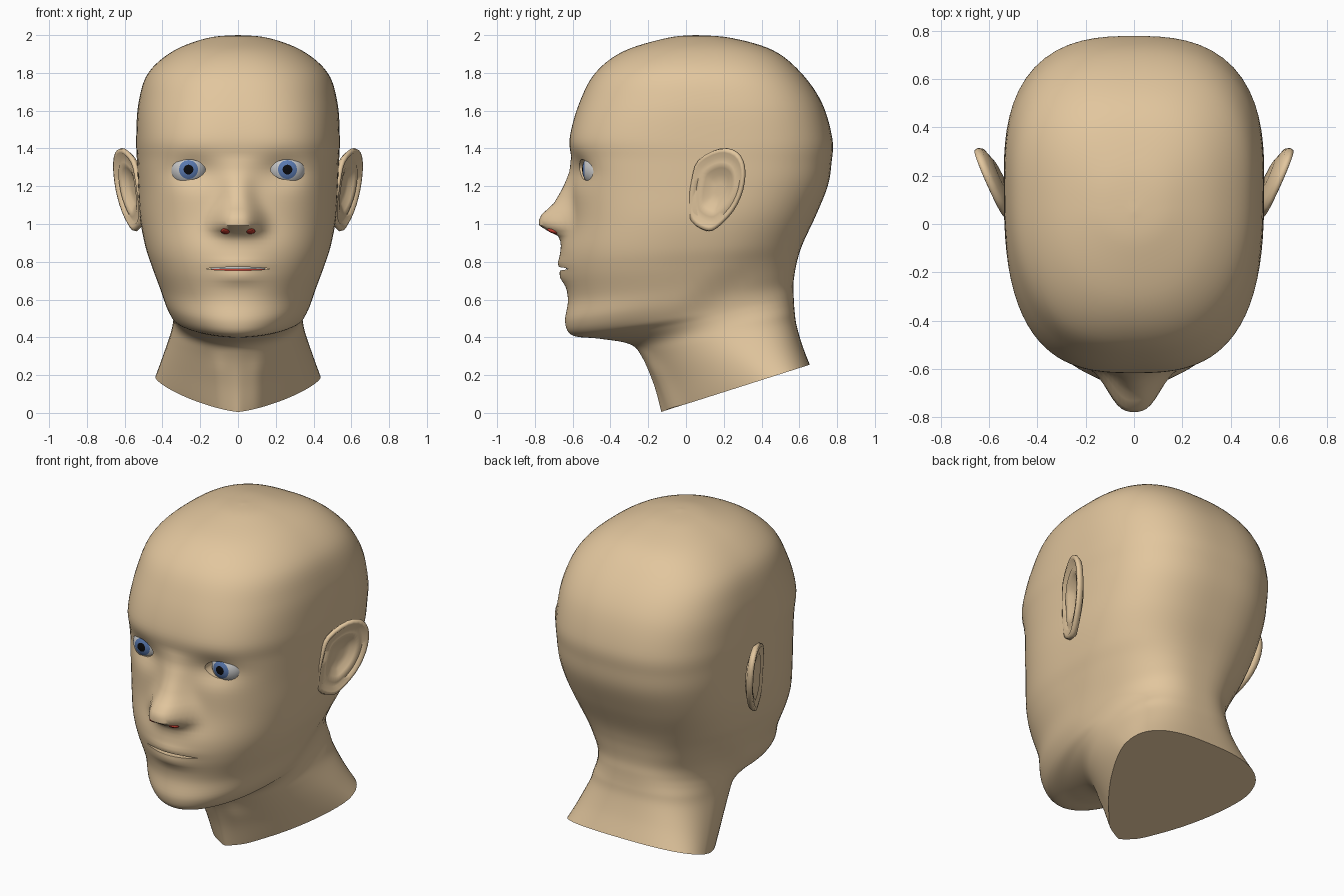
import bpy, bmesh
from math import sin, cos, pi, exp, radians
from mathutils import Vector

if "Cube" in bpy.data.objects:
    bpy.data.objects.remove(bpy.data.objects["Cube"])


def material(name, r, g, b):
    m = bpy.data.materials.new(name)
    m.diffuse_color = (r, g, b, 1)
    m.use_nodes = True
    m.node_tree.nodes["Principled BSDF"].inputs["Base Color"].default_value = m.diffuse_color
    return m


SKIN = material("skin", 0.76, 0.565, 0.34)
WHITE = material("white", 0.85, 0.85, 0.83)
BLUE = material("iris_blue", 0.10, 0.19, 0.43)
BLACK = material("pupil_black", 0.003, 0.003, 0.004)
RED = material("inner_red", 0.55, 0.05, 0.03)


def finish(name, bm, mats, angle=50):
    bmesh.ops.recalc_face_normals(bm, faces=bm.faces)
    me = bpy.data.meshes.new(name)
    bm.to_mesh(me)
    bm.free()
    ob = bpy.data.objects.new(name, me)
    bpy.context.collection.objects.link(ob)
    for m in mats:
        me.materials.append(m)
    smooth(ob, angle)
    return ob


def smooth(ob, angle):
    bpy.ops.object.select_all(action='DESELECT')
    ob.select_set(True)
    bpy.context.view_layer.objects.active = ob
    bpy.ops.object.shade_smooth_by_angle(angle=radians(angle))


def loft(name, rings, mat, angle=50):
    """Skin closed rings of points and cap both ends."""
    bm = bmesh.new()
    vs = [[bm.verts.new(p) for p in ring] for ring in rings]
    n = len(vs[0])
    for a, b in zip(vs, vs[1:]):
        for i in range(n):
            j = (i + 1) % n
            bm.faces.new((a[i], a[j], b[j], b[i]))
    bm.faces.new(vs[0])
    bm.faces.new(vs[-1])
    return finish(name, bm, [mat], angle)


def spline(pts, steps, closed=False):
    """Catmull-Rom through rows of numbers."""
    n, out = len(pts), []
    at = (lambda i: pts[i % n]) if closed else (lambda i: pts[max(0, min(n - 1, i))])
    for i in range(n if closed else n - 1):
        for k in range(steps):
            t = k / steps
            out.append([0.5 * (2 * b + (c - a) * t + (2 * a - 5 * b + 4 * c - d) * t * t
                               + (3 * b - a - 3 * c + d) * t ** 3)
                        for a, b, c, d in zip(at(i - 1), at(i), at(i + 1), at(i + 2))])
    if not closed:
        out.append(list(pts[-1]))
    return out


def lerp_table(table, z):
    """Piecewise linear lookup, z descending."""
    if z >= table[0][0] or z <= table[-1][0]:
        return 0.0
    for (z0, a), (z1, b) in zip(table, table[1:]):
        if z >= z1:
            return b + (a - b) * (z - z1) / (z0 - z1)


# Head and neck: rings of front y, z, back y, z, half width, widest place, front squareness
SECTIONS = [
    (.045, 2.0, .055, 2.0, .005, .5, 2.0),
    (-.10, 1.985, .24, 1.985, .16, .5, 2.0),
    (-.33, 1.915, .46, 1.92, .34, .52, 2.2),
    (-.48, 1.80, .61, 1.80, .475, .54, 2.4),
    (-.565, 1.64, .72, 1.64, .527, .56, 2.6),
    (-.615, 1.46, .775, 1.45, .539, .57, 2.85),
    (-.607, 1.34, .77, 1.32, .535, .57, 2.85),
    (-.60, 1.20, .75, 1.20, .53, .56, 2.8),
    (-.607, 1.02, .69, 1.05, .52, .53, 2.6),
    (-.635, .86, .62, .90, .49, .5, 2.4),
    (-.645, .74, .59, .81, .455, .48, 2.2),
    (-.625, .60, .575, .735, .415, .5, 2.1),
    (-.64, .48, .568, .675, .385, .53, 2.05),
    (-.60, .41, .57, .62, .362, .58, 1.95),
    (-.46, .393, .572, .575, .352, .6, 1.8),
    (-.30, .365, .576, .53, .352, .6, 1.8),
    (-.235, .30, .585, .465, .364, .6, 1.7),
    (-.17, .15, .615, .36, .40, .65, 1.5),
    (-.13, .005, .655, .255, .437, .72, 1.35)]
NOSE = [(1.36, 0), (1.28, .014), (1.19, .053), (1.11, .098), (1.045, .165), (1.0, .173),
        (.975, .14), (.94, .045), (.90, .01), (.87, 0)]


def bump(x, z, x0, z0, sx, sz):
    return exp(-((x - x0) / sx) ** 2 - ((z - z0) / sz) ** 2)


def ramp(t):
    t = max(0, min(1, t))
    return t * t * (3 - 2 * t)


def sculpt(x, y, z):
    """Push the front of the face and throat out or in."""
    ax = abs(x)
    if y < -.4 and z > .5:
        low = ramp((1.2 - z) / .22)
        y -= lerp_table(NOSE, z) * exp(-(ax / (.08 + .045 * low)) ** (2.3 + .7 * low))
        y += .042 * bump(ax, z, .24, 1.28, .12, .075)        # eye sockets
        y -= .03 * bump(x, z, 0, .85, .20, .10)              # muzzle
        y -= .014 * bump(x, z, 0, .79, .13, .025)            # upper lip
        y -= .02 * bump(x, z, 0, .72, .12, .035)             # lower lip
    elif y < .2 and z < .33:
        y -= .015 * exp(-((ax - .11) / .05) ** 2) * min(1, (.33 - z) / .1)
    # neck set in behind the jaw line
    x *= 1 - .05 * ramp((y + .25 - (z - .38) * .96) / .25) * exp(-((z - .64) / .17) ** 2)
    return (x, y, z)


def head_ring(sec, count=96):
    yf, zf, yb, zb, w, c, ef = sec
    ring = []
    for i in range(count):
        a = 2 * pi * i / count
        a -= .5 * sin(a)                                     # denser at the face
        sx, cy = sin(a), cos(a)
        n = ef if cy > 0 else 2.7
        r = (abs(sx) ** n + abs(cy) ** n) ** (-1 / n)
        t = c - cy * r * (c if cy > 0 else 1 - c)
        ring.append(sculpt(w * sx * r, yf + (yb - yf) * t, zf + (zb - zf) * t))
    return ring


head = loft("head", [head_ring(s) for s in spline(SECTIONS, 6)], SKIN)


def cut(cx, cz, hw, hh, y_back):
    """Carve a lens-shaped pocket into the face."""
    ring = lambda y: [(cx + hw * cos(a), y, cz + hh * sin(a) * abs(sin(a)) ** .25)
                      for a in (2 * pi * i / 24 for i in range(24))]
    tool = loft("cutter", [ring(-.9), ring(y_back)], SKIN)
    tool.hide_render = True
    mod = head.modifiers.new("cut", 'BOOLEAN')
    mod.operation, mod.solver, mod.object = 'DIFFERENCE', 'EXACT', tool
    bpy.context.view_layer.objects.active = head
    bpy.ops.object.modifier_apply(modifier=mod.name)
    bpy.data.objects.remove(tool)


cut(.26, 1.288, .088, .054, -.48)
cut(-.26, 1.288, .088, .054, -.48)
cut(0, .763, .168, .009, -.54)
smooth(head, 50)


# Teeth and inner mouth behind the lips
def disc(name, z0, z1, ry, mat):
    ring = lambda z: [(.165 * cos(a), -.45 + ry * sin(a), z)
                      for a in (2 * pi * i / 32 for i in range(32))]
    loft(name, [ring(z0), ring(z1)], mat)


disc("teeth", .761, .778, .185, WHITE)
disc("inner_mouth", .748, .761, .175, RED)

# Ear outline in side view (y, z) and its rim section (scale, offset outwards)
EAR = [(.18, 1.40), (.27, 1.38), (.31, 1.30), (.30, 1.18), (.246, 1.065), (.156, .975),
       (.10, .965), (.03, 1.01), (.013, 1.09), (.03, 1.235), (.066, 1.34)]
RIM = [(.55, -.045), (.93, -.026), (1.0, -.008), (.98, .008), (.89, .01), (.79, -.008),
       (.66, .002), (.52, -.008), (.36, -.028), (.15, -.032)]


def ear_ring(side, scale, off):
    ring = []
    for y, z in spline(EAR, 3, True):
        y, z = .165 + (y - .165) * scale, 1.185 + (z - 1.185) * scale
        x = .54 + .43 * (y - .06) + .08 * (z - 1.2)
        ring.append((side * (x + .92 * off), y - .39 * off, z))
    return ring


for side, label in ((1, "left"), (-1, "right")):
    loft(label + "_ear", [ear_ring(side, s, o) for s, o in RIM], SKIN, 75)

    # Eyeball with its pole forward: pupil, iris and white by angle
    bm = bmesh.new()
    bmesh.ops.create_uvsphere(bm, u_segments=32, v_segments=24, radius=.1)
    for f in bm.faces:
        h = f.calc_center_median().normalized().z
        f.material_index = 2 if h > cos(radians(14)) else 1 if h > cos(radians(29)) else 0
    for v in bm.verts:
        v.co = Vector((v.co.x + side * .262, -v.co.z - .45, v.co.y + 1.288))
    finish(label + "_eye", bm, [WHITE, BLUE, BLACK])

    # Nostril
    bm = bmesh.new()
    bmesh.ops.create_uvsphere(bm, u_segments=16, v_segments=8, radius=1)
    for v in bm.verts:
        v.co = Vector((v.co.x * .028 + side * .064, v.co.y * .035 - .70,
                       v.co.z * .013 + .962 - v.co.y * .008))
    finish(label + "_nostril", bm, [RED])
